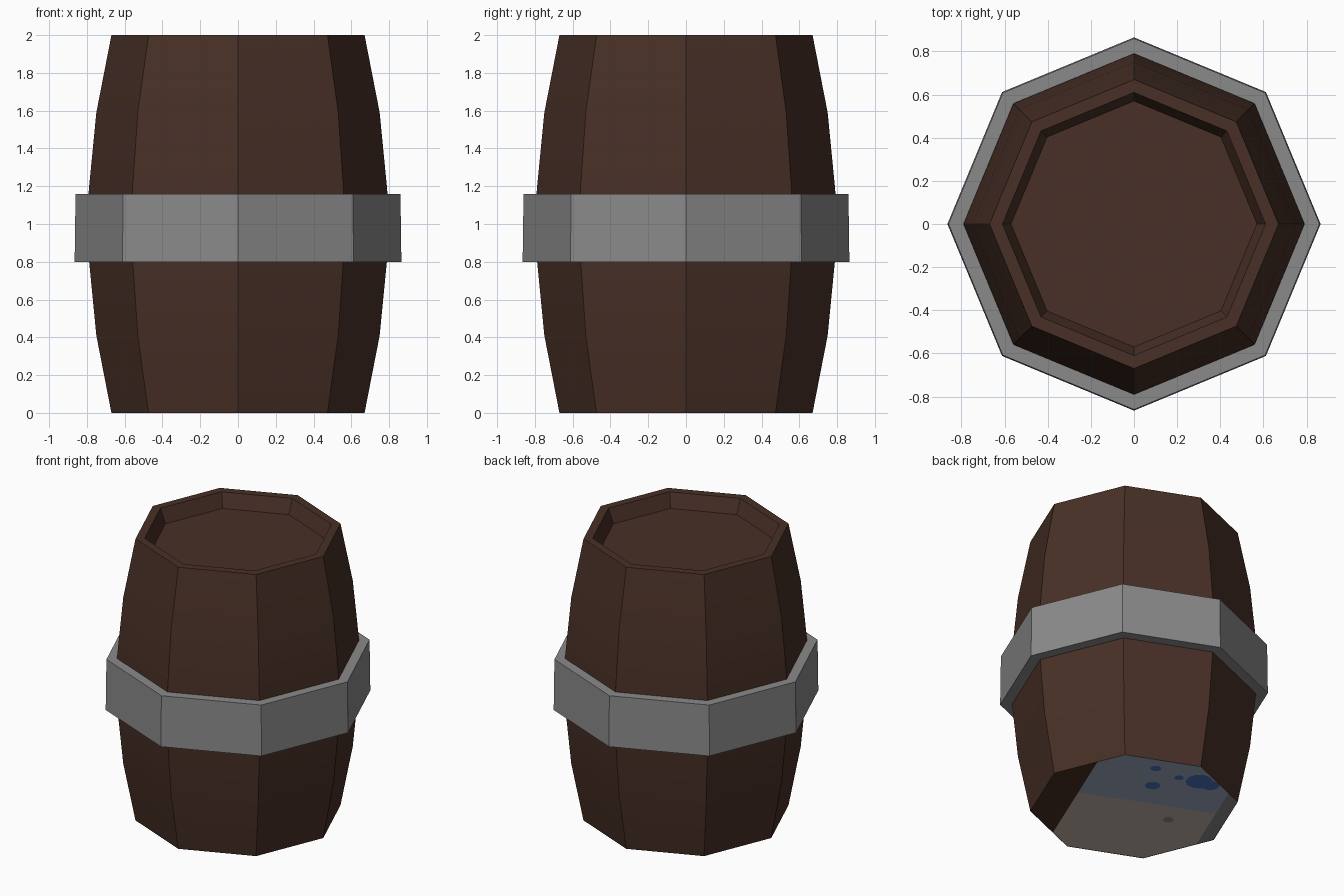
import bpy, bmesh, math
from mathutils import Vector

if "Cube" in bpy.data.objects:
    bpy.data.objects.remove(bpy.data.objects["Cube"])

SIDES = 8


def material(name, srgb):
    m = bpy.data.materials.new(name)
    lin = [((c / 255 + 0.055) / 1.055) ** 2.4 for c in srgb]
    m.diffuse_color = (*lin, 1)
    m.use_nodes = True
    m.node_tree.nodes["Principled BSDF"].inputs["Base Color"].default_value = m.diffuse_color
    return m


brown = material("dark_wood", (72, 48, 38))
grey = material("hoop_grey", (138, 138, 138))
warm = material("warm_grey", (196, 182, 170))
pale_blue = material("pale_blue", (158, 172, 194))
blue = material("blue", (76, 114, 190))


def finish(name, bm, mats):
    mesh = bpy.data.meshes.new(name)
    bm.to_mesh(mesh)
    bm.free()
    for m in mats:
        mesh.materials.append(m)
    ob = bpy.data.objects.new(name, mesh)
    bpy.context.collection.objects.link(ob)
    return ob


def ring(bm, r, z, n=SIDES, cx=0, cy=0):
    return [bm.verts.new((cx + r * math.cos(2 * math.pi * i / n),
                          cy + r * math.sin(2 * math.pi * i / n), z)) for i in range(n)]


def lathe(name, profile, mat, cap_end=False, closed=False):
    """Sweep an (r, z) profile around z in eight flat sides."""
    bm = bmesh.new()
    rings = [ring(bm, r, z) for r, z in profile]
    pairs = list(zip(rings, rings[1:]))
    if closed:
        pairs.append((rings[-1], rings[0]))
    for a, b in pairs:
        for i in range(SIDES):
            j = (i + 1) % SIDES
            bm.faces.new((a[i], a[j], b[j], b[i]))
    if cap_end:
        bm.faces.new(rings[-1])
    return finish(name, bm, [mat])


# Barrel body with raised rim and sunken lid
body = lathe("barrel_body", [(0.67, 0), (0.75, 0.41), (0.79, 0.82), (0.795, 1.0),
                             (0.79, 1.18), (0.75, 1.59), (0.67, 2.0),
                             (0.61, 2.0), (0.57, 1.9)], brown, cap_end=True)
bpy.context.view_layer.objects.active = body
body.select_set(True)
bpy.ops.object.shade_smooth_by_angle(angle=math.radians(25))

# Metal hoop around the middle
lathe("hoop", [(0.78, 0.8), (0.865, 0.8), (0.86, 1.16), (0.78, 1.16)], grey, closed=True)

# Underside, cut into colour strips parallel to the octagon sides
across = Vector((math.cos(math.radians(-22.5)), math.sin(math.radians(-22.5)), 0))
along = Vector((math.cos(math.radians(67.5)), math.sin(math.radians(67.5)), 0))
bm = bmesh.new()
bm.faces.new(list(reversed(ring(bm, 0.67, 0.002))))
for n, d in ((across, 0.396), (across, -0.53), (along, 0.066)):
    bmesh.ops.bisect_plane(bm, geom=bm.verts[:] + bm.edges[:] + bm.faces[:],
                           plane_co=n * d, plane_no=n)
for f in bm.faces:
    c = f.calc_center_median()
    if c.dot(across) > 0.396:
        f.material_index = 0
    elif c.dot(across) < -0.53:
        f.material_index = 1
    else:
        f.material_index = 3 if c.dot(along) > 0.066 else 2
finish("barrel_bottom", bm, [brown, grey, warm, pale_blue])

# Small blue and grey flecks painted on the underside
right = Vector((-0.766, 0.643, 0))
near = Vector((0.643, 0.766, 0))
bm = bmesh.new()
for p, q, r, mi in ((0.42, 0.32, 0.09, 0), (0.49, 0.27, 0.06, 0), (0.12, 0.27, 0.05, 0),
                    (0.14, 0.49, 0.035, 0), (0.29, 0.37, 0.03, 0), (0.22, -0.17, 0.035, 1)):
    c = right * p + near * q
    f = bm.faces.new(list(reversed(ring(bm, r, 0.0, 10, c.x, c.y))))
    f.material_index = mi
finish("bottom_flecks", bm, [blue, grey])
